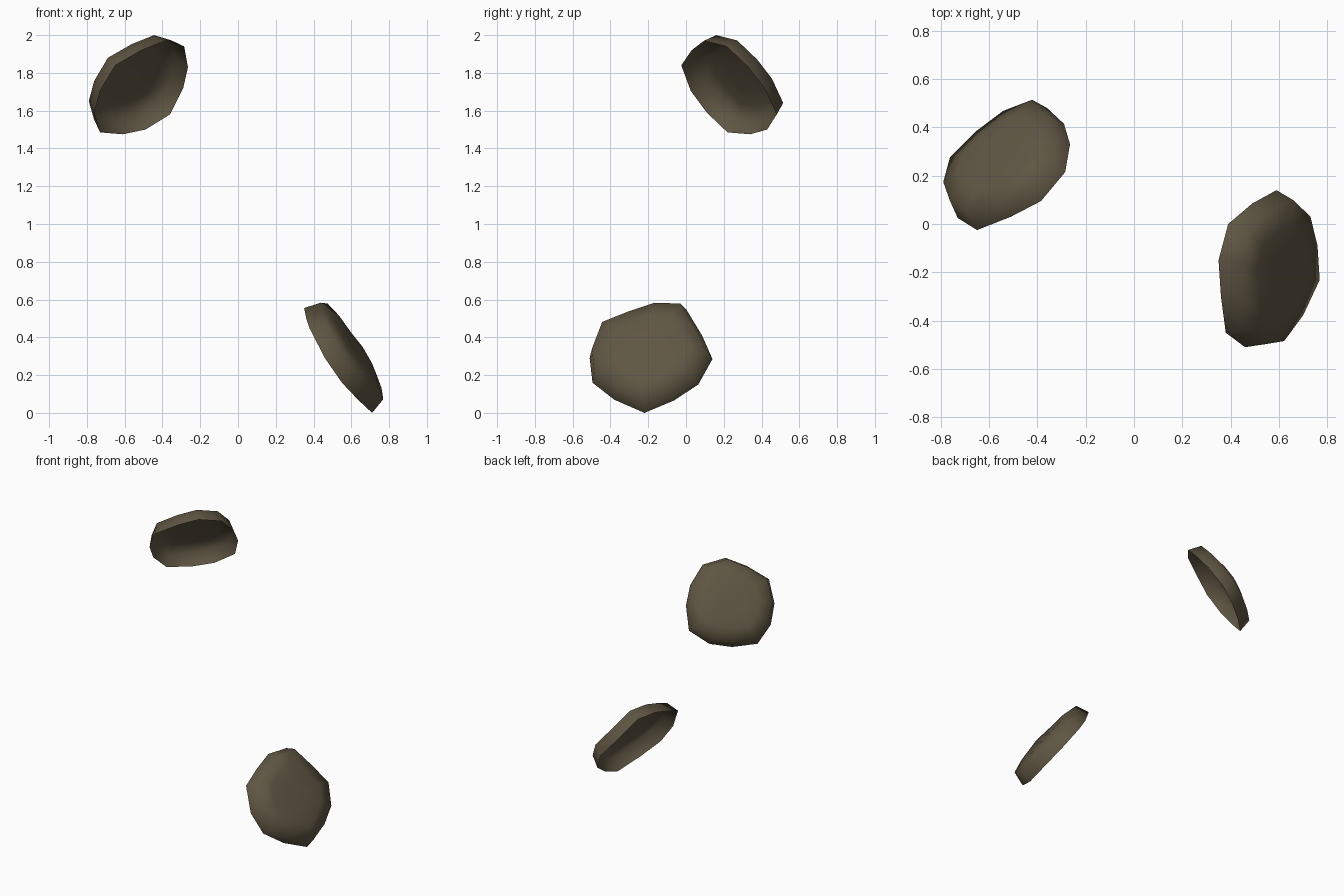
import bpy, bmesh
from mathutils import Vector

if "Cube" in bpy.data.objects:
    bpy.data.objects.remove(bpy.data.objects["Cube"])

mat = bpy.data.materials.new("dark olive brown")
mat.diffuse_color = (0.115, 0.093, 0.056, 1)
mat.use_nodes = True
mat.node_tree.nodes["Principled BSDF"].inputs["Base Color"].default_value = mat.diffuse_color

# (scale of the rim outline, height above the rim) for each ring of a shallow open cup
PROFILE = [(1.0, 0.0), (0.92, 0.09), (0.62, 0.115), (0.3, 0.12)]


def cup(name, rim, outward):
    """Shallow thin shell: rim outline stepped inward along its own axis, then capped."""
    pts = [Vector(p) for p in rim]
    n = len(pts)
    c = sum(pts, Vector()) / n
    axis = Vector()
    for i in range(n):
        axis += (pts[i] - c).cross(pts[(i + 1) % n] - c)
    axis.normalize()
    if axis.dot(Vector(outward)) < 0:
        axis = -axis
        pts.reverse()
    bm = bmesh.new()
    rings = [[bm.verts.new(c + (p - c) * s + axis * h) for p in pts] for s, h in PROFILE]
    for a, b in zip(rings, rings[1:]):
        for i in range(n):
            j = (i + 1) % n
            bm.faces.new((a[i], a[j], b[j], b[i]))
    bm.faces.new(rings[-1])
    for f in bm.faces:
        f.smooth = True
    me = bpy.data.meshes.new(name)
    bm.to_mesh(me)
    bm.free()
    me.materials.append(mat)
    ob = bpy.data.objects.new(name, me)
    bpy.context.collection.objects.link(ob)


# upper cup, bulging to the back left and up
cup("upper_cup", [
    (-.265, .33, 1.83), (-.29, .415, 1.72), (-.36, .48, 1.58), (-.49, .43, 1.5),
    (-.61, .34, 1.475), (-.73, .22, 1.485), (-.76, .11, 1.59), (-.73, .025, 1.705),
    (-.65, -.025, 1.84), (-.51, .03, 1.92), (-.385, .095, 1.97), (-.285, .215, 1.94),
], (-1, 1, 1))

# lower cup, bulging to the right and up
cup("lower_cup", [
    (.59, .14, .285), (.49, .085, .41), (.39, 0, .55), (.35, -.15, .555),
    (.36, -.3, .505), (.38, -.45, .445), (.46, -.51, .29), (.55, -.495, .16),
    (.635, -.38, .07), (.71, -.22, .0), (.70, -.065, .065), (.668, .065, .15),
], (1, 0, 1))
